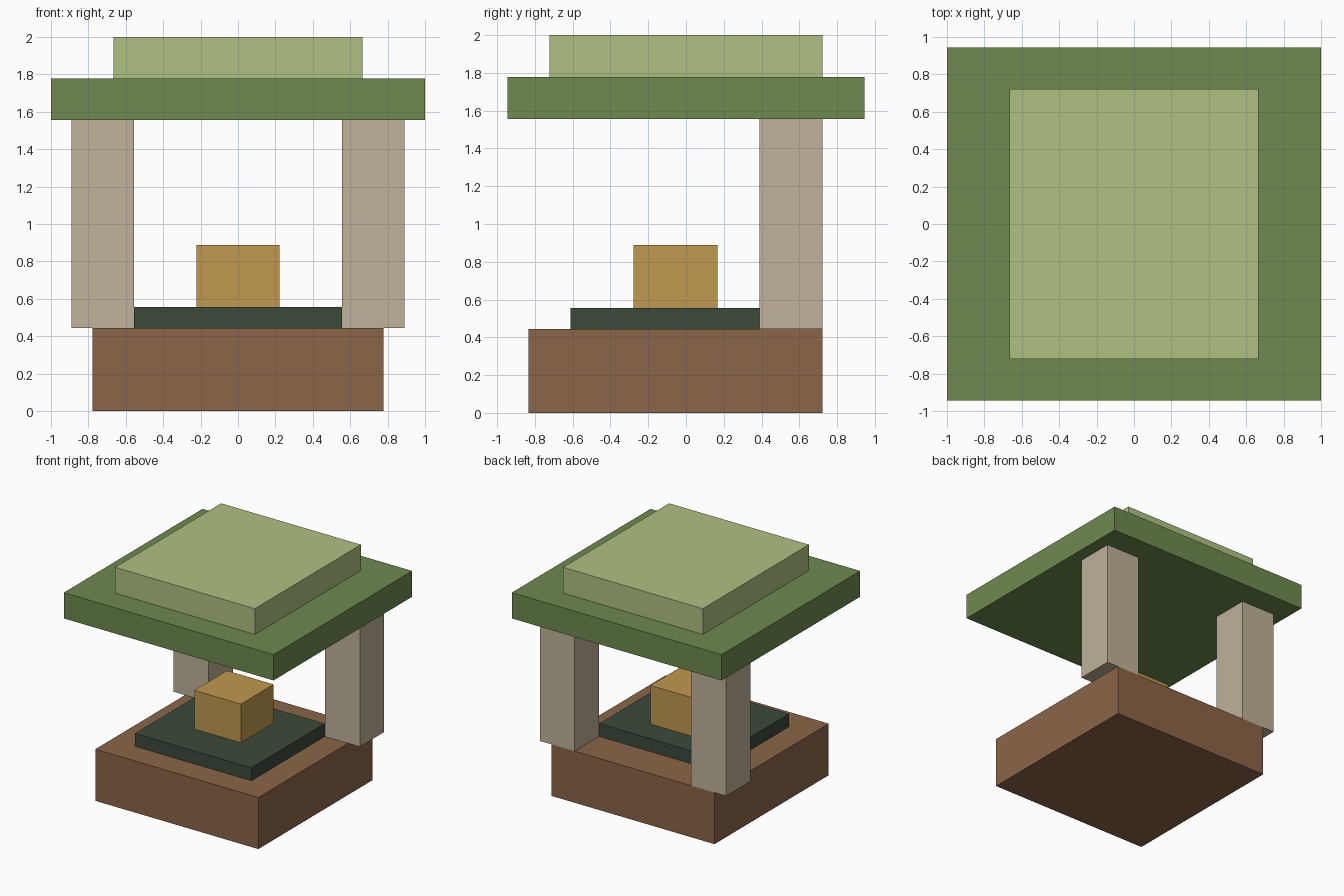
import bpy
import bmesh
from mathutils import Vector

if "Cube" in bpy.data.objects:
    bpy.data.objects.remove(bpy.data.objects["Cube"], do_unlink=True)


def material(name, rgb):
    """Flat material from 0-255 sRGB values, stored as linear."""
    lin = [(c / 255 / 12.92) if c < 11 else ((c / 255 + 0.055) / 1.055) ** 2.4 for c in rgb]
    mat = bpy.data.materials.new(name)
    mat.use_nodes = True
    mat.diffuse_color = (*lin, 1)
    bsdf = next(n for n in mat.node_tree.nodes if n.type == 'BSDF_PRINCIPLED')
    bsdf.inputs["Base Color"].default_value = (*lin, 1)
    return mat


U = 1 / 18  # modelling grid step


def box(name, mat, x, y, z):
    """Box spanning the given (min, max) ranges, in grid steps."""
    lo, hi = (Vector(v) * U for v in zip(x, y, z))
    bm = bmesh.new()
    bmesh.ops.create_cube(bm, size=1)
    bmesh.ops.scale(bm, vec=hi - lo, verts=bm.verts)
    mesh = bpy.data.meshes.new(name)
    bm.to_mesh(mesh)
    bm.free()
    mesh.materials.append(mat)
    obj = bpy.data.objects.new(name, mesh)
    obj.location = (lo + hi) / 2
    bpy.context.collection.objects.link(obj)
    return obj


brown = material("brown", (139, 101, 71))
dark_green = material("dark green", (60, 74, 59))
gold = material("gold", (192, 153, 78))
stone = material("beige stone", (191, 178, 152))
green = material("leaf green", (110, 138, 78))
light_green = material("light green", (175, 192, 130))

# Base, raised slab and the block standing on it
box("base", brown, (-14, 14), (-15, 13), (0, 8))
box("slab", dark_green, (-10, 10), (-11, 7), (8, 10))
box("block", gold, (-4, 4), (-5, 3), (10, 16))

# Two posts at the back, overhanging the base sideways
for side, x in (("left", (10, 16)), ("right", (-16, -10))):
    box(side + "_post", stone, x, (7, 13), (8, 28))

# Stepped roof
box("roof", green, (-18, 18), (-17, 17), (28, 32))
box("roof_cap", light_green, (-12, 12), (-13, 13), (32, 36))
